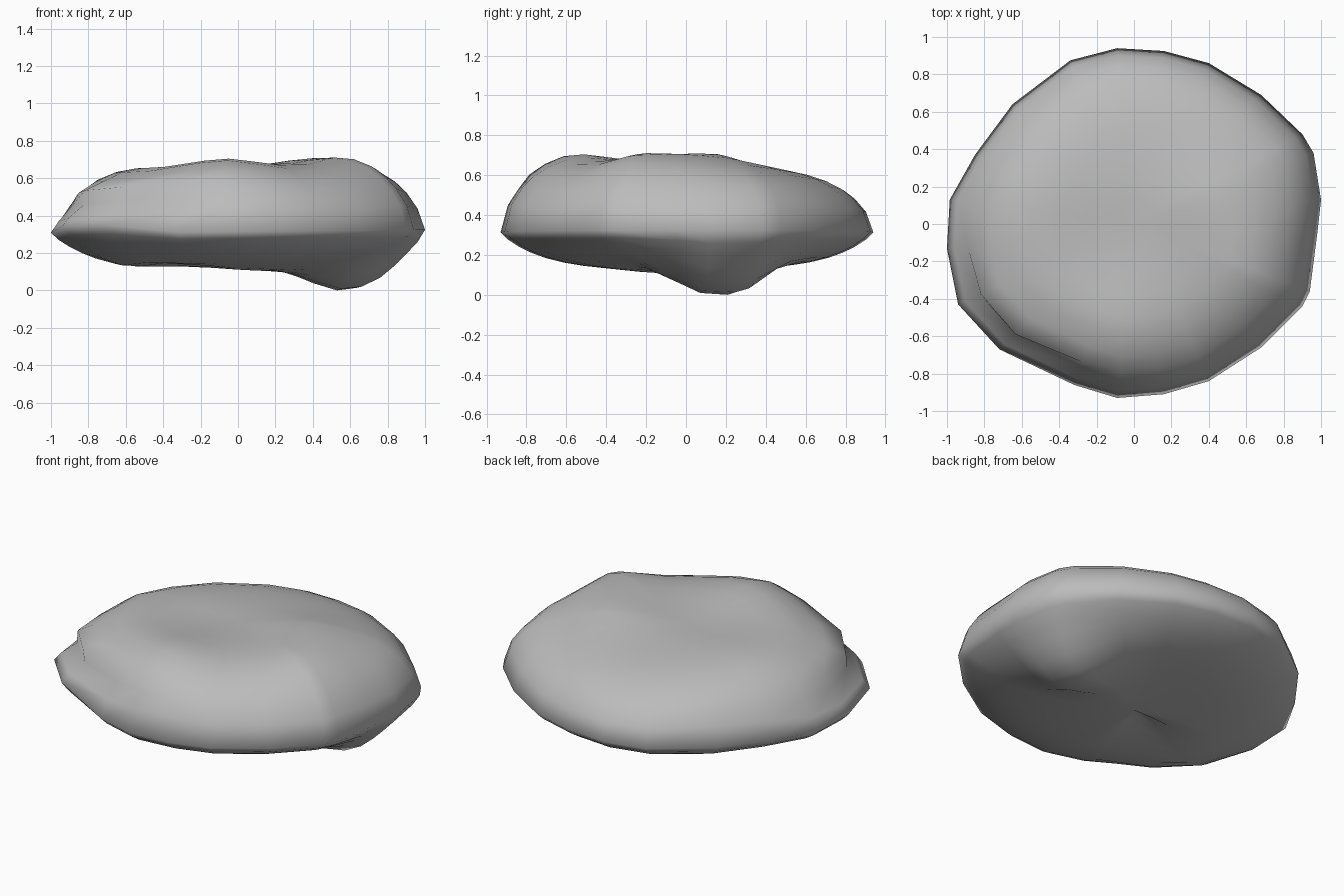
import bpy, bmesh
from math import atan2, cos, exp, hypot, pi, radians

cube = bpy.data.objects.get("Cube")
if cube:
    bpy.data.objects.remove(cube, do_unlink=True)

# Widest outline of the stone, counterclockwise
RIM = [(1, .13), (.96, .38), (.9, .48), (.68, .69), (.4, .86), (.16, .925),
       (-.09, .94), (-.34, .875), (-.65, .64), (-.85, .37), (-.985, .13),
       (-1, -.13), (-.94, -.43), (-.72, -.67), (-.32, -.86), (-.09, -.93),
       (.16, -.91), (.4, -.84), (.68, -.66), (.9, -.44), (.94, -.36), (.98, -.05)]
RINGS = [.14, .28, .42, .55, .66, .76, .84, .9, .96]


def near(angle, centre, width):
    """Smooth weight that is one in a direction and fades to zero."""
    diff = (angle - radians(centre) + pi) % (2 * pi) - pi
    t = min(abs(diff) / radians(width), 1)
    return (1 + cos(pi * t)) / 2


def bump(x, y, cx, cy, size, power=2):
    return exp(-(hypot(x - cx, y - cy) / size) ** power)


def rim_height(x, y):
    return .325 + .01 * x + .05 * near(atan2(y, x), 216, 36)


def top_height(x, y, s):
    a = atan2(y, x)
    crown = .685 + .005 * x - .14 * max(y - .15, 0) ** 1.1
    crown += .03 * bump(x, y, .4, .12, .22) + .055 * bump(x, y, .65, -.22, .27)
    crown += .05 * bump(x, y, -.1, -.6, .25) - .02 * bump(x, y, -.15, 0, .35)
    p = 5.5 + 1.2 * near(a, 50, 80) - 1.2 * near(a, -48, 35) - .5 * near(a, 0, 35)
    q = .6 + .6 * near(a, 203, 70) + .12 * near(a, 5, 40)
    base = rim_height(x, y)
    return base + (crown - base) * (1 - s ** p) ** q


def bottom_height(x, y, s):
    z = rim_height(x, y) - .18 * (1 - s ** 4) ** .85
    z -= .16 * bump(x, y, .62, .18, .28, 2.6)
    z -= .07 * bump(x, y, -.57, -.36, .25)
    z -= .03 * bump(x, y, .15, -.05, .3)
    return z


def add_side(bm, rim, height, top):
    """Shell from the shared rim to a central point."""
    outer = rim
    for s in reversed(RINGS):
        ring = []
        for x, y in RIM:
            r, z = s, height(x * s, y * s, s)
            # Undercut fold above the lip at the front right
            fold = near(atan2(y, x), 222, 55) if top else 0
            if s == .9:
                r, z = s - .03 * fold, z - .01 * fold
            elif s == .84:
                r, z = s + .04 * fold, z + .01 * fold
            ring.append(bm.verts.new((x * r, y * r, z)))
        for i in range(len(RIM)):
            j = (i + 1) % len(RIM)
            bm.faces.new((outer[i], outer[j], ring[j], ring[i]))
        outer = ring
    centre = bm.verts.new((0, 0, height(0, 0, 0)))
    for i in range(len(RIM)):
        bm.faces.new((outer[i], outer[(i + 1) % len(RIM)], centre))


# Stone body
bm = bmesh.new()
rim = [bm.verts.new((x, y, rim_height(x, y))) for x, y in RIM]
add_side(bm, rim, top_height, True)
add_side(bm, rim, bottom_height, False)
bmesh.ops.recalc_face_normals(bm, faces=bm.faces)

# Rest the lowest point on the ground
low = min(v.co.z for v in bm.verts)
for v in bm.verts:
    v.co.z -= low
mesh = bpy.data.meshes.new("flat_stone")
bm.to_mesh(mesh)
bm.free()
stone = bpy.data.objects.new("flat_stone", mesh)
bpy.context.collection.objects.link(stone)

# Grey stone colour
grey = (.5, .5, .5, 1)
mat = bpy.data.materials.new("stone_grey")
mat.use_nodes = True
mat.diffuse_color = grey
shader = next(n for n in mat.node_tree.nodes if n.type == 'BSDF_PRINCIPLED')
shader.inputs["Base Color"].default_value = grey
mesh.materials.append(mat)

# Smooth shading
bpy.ops.object.select_all(action='DESELECT')
stone.select_set(True)
bpy.context.view_layer.objects.active = stone
bpy.ops.object.shade_smooth_by_angle(angle=radians(80))
